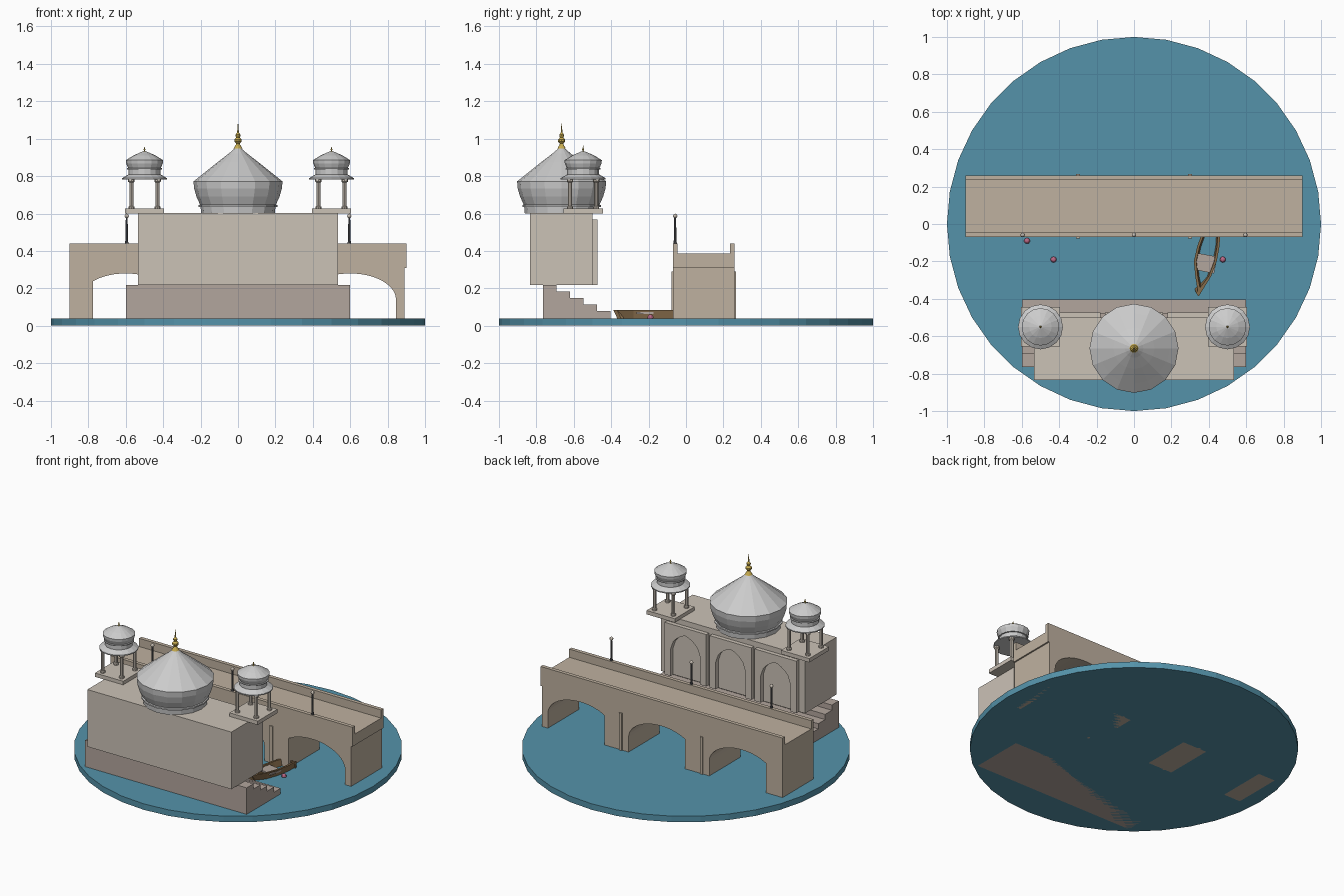
import bpy, bmesh
from math import sin, cos, pi, sqrt

if "Cube" in bpy.data.objects:
    bpy.data.objects.remove(bpy.data.objects["Cube"])


def material(name, rgb):
    m = bpy.data.materials.new(name)
    m.diffuse_color = (*rgb, 1)
    m.use_nodes = True
    m.node_tree.nodes["Principled BSDF"].inputs["Base Color"].default_value = m.diffuse_color
    return m


WATER = material("water", (0.09, 0.29, 0.40))
SAND = material("sandstone", (0.52, 0.44, 0.35))
WALL = material("pale_stone", (0.60, 0.54, 0.47))
STEP = material("step_stone", (0.45, 0.38, 0.34))
WHITE = material("white_marble", (0.74, 0.74, 0.72))
GOLD = material("gold", (0.60, 0.43, 0.08))
IRON = material("iron", (0.10, 0.10, 0.11))
WOOD = material("wood", (0.24, 0.15, 0.07))
PINK = material("pink", (0.50, 0.14, 0.24))


def finish(name, bm, mat):
    bmesh.ops.recalc_face_normals(bm, faces=bm.faces)
    me = bpy.data.meshes.new(name)
    bm.to_mesh(me)
    bm.free()
    me.materials.append(mat)
    ob = bpy.data.objects.new(name, me)
    bpy.context.collection.objects.link(ob)
    return ob


def prism(name, pts, lo, hi, axis, mat):
    """Extrude a 2D outline along x (pts are y,z), y (x,z) or z (x,y)."""
    place = {"x": lambda p, d: (d, p[0], p[1]),
             "y": lambda p, d: (p[0], d, p[1]),
             "z": lambda p, d: (p[0], p[1], d)}[axis]
    bm = bmesh.new()
    a = [bm.verts.new(place(p, lo)) for p in pts]
    b = [bm.verts.new(place(p, hi)) for p in pts]
    bm.faces.new(a)
    bm.faces.new(b[::-1])
    n = len(pts)
    for i in range(n):
        j = (i + 1) % n
        bm.faces.new((a[i], a[j], b[j], b[i]))
    return finish(name, bm, mat)


def box(name, x0, x1, y0, y1, z0, z1, mat):
    return prism(name, [(x0, y0), (x1, y0), (x1, y1), (x0, y1)], z0, z1, "z", mat)


def lathe(name, profile, n, x, y, mat):
    """Turn (radius, z) points around a vertical axis at x, y."""
    bm = bmesh.new()
    rings = [[bm.verts.new((x + r * cos(2 * pi * k / n), y + r * sin(2 * pi * k / n), z))
              for k in range(n)] for r, z in profile]
    bm.faces.new(rings[0])
    bm.faces.new(rings[-1][::-1])
    for lo, hi in zip(rings, rings[1:]):
        for k in range(n):
            j = (k + 1) % n
            bm.faces.new((lo[k], lo[j], hi[j], hi[k]))
    return finish(name, bm, mat)


def ball(name, x, y, z, r, mat):
    bm = bmesh.new()
    bmesh.ops.create_uvsphere(bm, u_segments=10, v_segments=6, radius=r)
    bmesh.ops.translate(bm, vec=(x, y, z), verts=bm.verts)
    return finish(name, bm, mat)


# Water disc
lathe("water", [(1, 0), (1, 0.04)], 36, 0, 0, WATER)

# Bridge: three elliptical arches, each cut short by a pier on its left side
outline = [(-0.9, 0)]
for c in (-0.6, 0, 0.6):
    outline += [(c - 0.175, 0), (c - 0.175, 0.238)]
    for i in range(15):
        t = 0.745 * pi * (1 - i / 14)
        if cos(t) > -0.70:
            outline.append((c + 0.245 * cos(t), 0.14 + 0.14 * sin(t)))
    outline.append((c + 0.245, 0))
outline += [(0.89, 0), (0.89, 0.31), (0.9, 0.31), (0.9, 0.385), (-0.9, 0.385)]
prism("bridge_arches", outline, -0.07, 0.26, "y", SAND)
box("front_parapet", -0.9, 0.9, -0.07, -0.045, 0.385, 0.44, SAND)
box("back_parapet", -0.9, 0.9, 0.235, 0.26, 0.385, 0.44, SAND)
for x in (-0.3, 0.3):
    box("pier_rib", x - 0.01, x + 0.01, 0.25, 0.268, 0, 0.29, SAND)
    box("pier_rib", x - 0.01, x + 0.01, -0.078, -0.06, 0, 0.29, SAND)

# Lamp posts on the front parapet
for x in (-0.595, 0, 0.595):
    lathe("lamp_post", [(0.009, 0.44), (0.007, 0.46), (0.005, 0.575)], 8, x, -0.058, IRON)
    ball("lamp_globe", x, -0.058, 0.587, 0.012, WALL)

# Stepped landing leading down to the water
stair = [(-0.765, 0)]
y, z = -0.765, 0.218
stair.append((y, z))
for i in range(5):
    y = -0.692 + i * 0.072
    stair += [(y, z), (y, z - 0.035 if i < 4 else 0)]
    z -= 0.035
prism("landing_steps", stair, -0.6, 0.6, "x", STEP)

# Main hall with three pointed niches facing the bridge
box("hall", -0.535, 0.535, -0.835, -0.5, 0.218, 0.602, WALL)
for c in (-0.335, 0, 0.335):
    w, spring, rise = 0.11, 0.40, 0.115
    arch = []
    for i in range(7):
        u = i / 6
        arch.append((w * (1 - u), spring + rise * sqrt(1 - (1 - u) ** 1.7)
                     * (0.85 + 0.15 * u)))
    pts = [(c - 0.155, 0.218), (c - w, 0.218)]
    pts += [(c - px, pz) for px, pz in arch]
    pts += [(c + px, pz) for px, pz in arch[-2::-1]]
    pts += [(c + w, 0.218), (c + 0.155, 0.218), (c + 0.155, 0.567), (c - 0.155, 0.567)]
    prism("niche_panel", pts, -0.5, -0.472, "y", WALL)

# Main dome and its finial
lathe("main_dome", [(0.197, 0.60), (0.2, 0.635), (0.21, 0.636), (0.21, 0.645), (0.203, 0.648),
                    (0.222, 0.69), (0.235, 0.735), (0.238, 0.772), (0.19, 0.81),
                    (0.11, 0.874), (0.05, 0.92), (0.015, 0.95)], 16, 0, -0.665, WHITE)


def finial(x, y, z, s):
    shape = [(0.024, 0), (0.012, 0.02), (0.01, 0.027), (0.02, 0.037), (0.02, 0.048),
             (0.009, 0.06), (0.013, 0.068), (0.013, 0.075), (0.005, 0.085), (0.001, 0.135)]
    lathe("finial", [(r * s, z + h * s) for r, h in shape], 10, x, y, GOLD)


finial(0, -0.665, 0.947, 1)

# Corner pavilions
for x in (-0.5, 0.5):
    y = -0.55
    box("pavilion_floor", x - 0.105, x + 0.105, y - 0.105, y + 0.105, 0.6, 0.626, WALL)
    for dx in (-0.07, 0.07):
        for dy in (-0.07, 0.07):
            lathe("pavilion_post", [(0.016, 0.626), (0.016, 0.636), (0.011, 0.64), (0.011, 0.765),
                                    (0.017, 0.77), (0.017, 0.785)], 8, x + dx, y + dy, WALL)
    lathe("pavilion_eaves", [(0.12, 0.782), (0.12, 0.789), (0.088, 0.808)], 16, x, y, WHITE)
    lathe("pavilion_dome", [(0.085, 0.80), (0.085, 0.835), (0.093, 0.836), (0.093, 0.842),
                            (0.088, 0.844), (0.098, 0.868), (0.1, 0.885), (0.06, 0.91),
                            (0.01, 0.932)], 16, x, y, WHITE)
    finial(x, y, 0.93, 0.28)

# Boat: flaring plank sides, transom and one seat
bm = bmesh.new()
left = [(0.345, -0.388), (0.328, -0.28), (0.32, -0.2), (0.338, -0.12), (0.367, -0.04)]
right = [(0.345, -0.388), (0.412, -0.28), (0.442, -0.2), (0.457, -0.12), (0.462, -0.04)]
for side, s in ((left, 1), (right, -1)):
    loops = []
    for px, py in side:
        k = 0.025 if py < -0.38 else 0
        loops.append([bm.verts.new(v) for v in (
            (px, py, 0.083), (px + s * 0.013, py + k * 0.8, 0.083),
            (px + s * 0.022, py + k * 1.8, 0.03), (px + s * 0.010, py + k, 0.03))])
    for a, b in zip(loops, loops[1:]):
        for i in range(4):
            bm.faces.new((a[i], a[(i + 1) % 4], b[(i + 1) % 4], b[i]))
    bm.faces.new(loops[0])
    bm.faces.new(loops[-1])
finish("boat_sides", bm, WOOD)
prism("boat_transom", [(0.367, -0.052), (0.462, -0.052), (0.462, -0.04), (0.367, -0.04)],
      0.03, 0.08, "z", WOOD)
prism("boat_seat", [(0.33, -0.245), (0.428, -0.265), (0.446, -0.175), (0.337, -0.155)],
      0.064, 0.074, "z", STEP)

# Floating blossoms
for x, y in ((-0.572, -0.09), (-0.43, -0.19), (0.475, -0.19)):
    ball("blossom", x, y, 0.045, 0.016, PINK)
